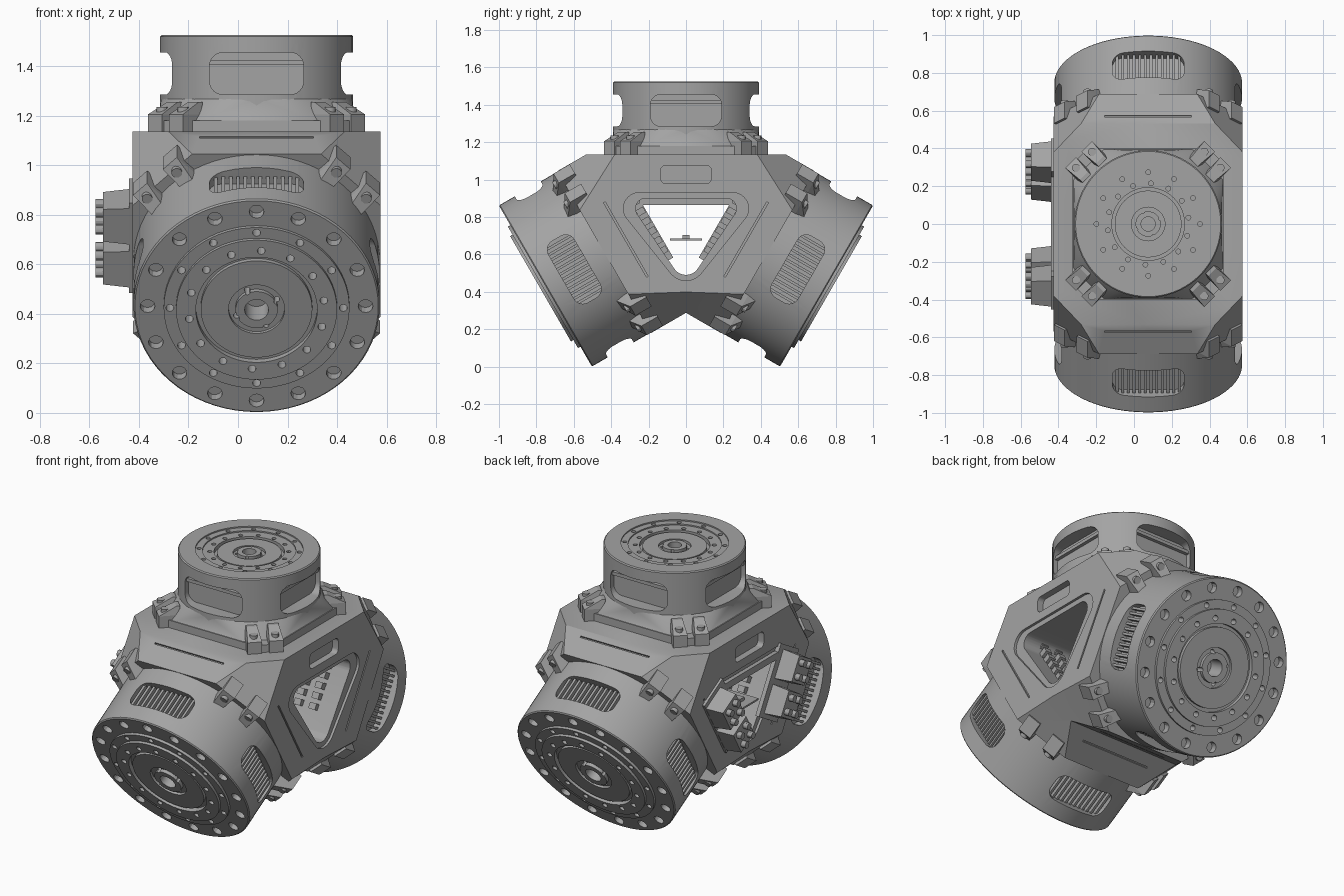
import bpy, bmesh
from math import sin, cos, pi, radians
from mathutils import Matrix, Vector

if "Cube" in bpy.data.objects:
    bpy.data.objects.remove(bpy.data.objects["Cube"])

grey = bpy.data.materials.new("cast_grey")
grey.use_nodes = True
COLOUR = (0.37, 0.37, 0.37, 1)
grey.diffuse_color = COLOUR
grey.node_tree.nodes["Principled BSDF"].inputs["Base Color"].default_value = COLOUR

# Hub frame, and one frame per arm with its local z running outwards
HUB = Matrix.Translation((0.075, 0, 0.865))
UP = HUB
ARMS = {"back": HUB @ Matrix.Rotation(radians(-120), 4, 'X'),
        "front": HUB @ Matrix.Rotation(radians(120), 4, 'X')}
HALF = 0.5


def turn(deg):
    return Matrix.Rotation(radians(deg), 4, 'Z')


def box(x0, x1, y0, y1, z0, z1):
    return [(x, y, z) for x in (x0, x1) for y in (y0, y1) for z in (z0, z1)]


def rod(x, y, z0, z1, r, n=12):
    """Cylinder points along local z."""
    return [(x + r * cos(2 * pi * i / n), y + r * sin(2 * pi * i / n), z)
            for i in range(n) for z in (z0, z1)]


def side_rod(y, z, x0, x1, r, n=24):
    """Cylinder points along local x."""
    return [(x, a, b) for a, b, x in rod(y, z, x0, x1, r, n)]


def octagon(half, corner, z):
    return [(sx * a, sy * b, z) for a, b in ((half, corner), (corner, half))
            for sx in (-1, 1) for sy in (-1, 1)]


def solid(bm, pts, m):
    """Add the convex solid around some points."""
    verts = [bm.verts.new(m @ Vector(p)) for p in pts]
    bmesh.ops.convex_hull(bm, input=verts)


def finish(name, bm, smooth=False):
    loose = [v for v in bm.verts if not v.link_faces]
    bmesh.ops.delete(bm, geom=loose, context='VERTS')
    bmesh.ops.recalc_face_normals(bm, faces=bm.faces)
    mesh = bpy.data.meshes.new(name)
    bm.to_mesh(mesh)
    bm.free()
    mesh.materials.append(grey)
    ob = bpy.data.objects.new(name, mesh)
    bpy.context.collection.objects.link(ob)
    if smooth:
        shade(ob)
    return ob


def activate(ob):
    bpy.ops.object.select_all(action='DESELECT')
    ob.select_set(True)
    bpy.context.view_layer.objects.active = ob


def shade(ob):
    activate(ob)
    bpy.ops.object.shade_smooth_by_angle(angle=radians(30))


def combine(ob, other, operation):
    activate(ob)
    mod = ob.modifiers.new("cut", 'BOOLEAN')
    mod.operation, mod.solver, mod.object = operation, 'EXACT', other
    mod.use_self = True
    bpy.ops.object.modifier_apply(modifier=mod.name)
    bpy.data.objects.remove(other)


def hulls(name, parts, smooth=False):
    bm = bmesh.new()
    for pts, m in parts:
        solid(bm, pts, m)
    return finish(name, bm, smooth)


def lathe(name, profile, m, steps=72):
    bm = bmesh.new()
    verts = [bm.verts.new((r, 0, z)) for r, z in profile]
    edges = [bm.edges.new(pair) for pair in zip(verts, verts[1:])]
    bmesh.ops.spin(bm, geom=verts + edges, axis=(0, 0, 1), cent=(0, 0, 0),
                   angle=2 * pi, steps=steps)
    bmesh.ops.remove_doubles(bm, verts=bm.verts, dist=1e-4)
    bm.transform(m)
    return finish(name, bm)


# Central housing: two square-to-octagon arms and a wedge, levelled on top
wedge = [(x, y, z) for x in (-HALF, HALF) for y, z in ((0, -0.2), (-0.36, 0.3), (0.36, 0.3))]
body = hulls("housing", [(wedge, HUB)])
for m in ARMS.values():
    arm_block = octagon(HALF, HALF, 0.05) + octagon(HALF, 0.26, 0.506)
    combine(body, hulls("block", [(arm_block, m)]), 'UNION')
combine(body, hulls("level", [(box(-1, 1, -1, 1, 0.27, 1), HUB)]), 'DIFFERENCE')


def triangle(x0, x1, y, top, r, low, r_low):
    return (side_rod(-y, top, x0, x1, r) + side_rod(y, top, x0, x1, r)
            + side_rod(0, low, x0, x1, r_low))


# Triangular opening with a stepped frame, a pocket above and frame screws
cuts = [(triangle(-0.7, 0.7, 0.215, -0.02, 0.055, -0.3, 0.075), HUB)]
combine(body, hulls("opening", cuts), 'DIFFERENCE')
cuts = []
for side in (-1, 1):
    a, b = side * 0.485, side * 0.6
    cuts.append((triangle(a, b, 0.25, -0.02, 0.085, -0.3, 0.105), HUB))
    cuts.append(([p for y in (-0.11, 0.11) for z in (0.14, 0.185)
                  for p in side_rod(y, z, side * 0.46, b, 0.025)], HUB))
# Thin grooves on all four sides of each arm block
for m in ARMS.values():
    for k in range(4):
        cuts.append((box(0.49, 0.6, -0.23, 0.23, 0.366, 0.376), m @ turn(90 * k)))
combine(body, hulls("details", cuts), 'DIFFERENCE')
shade(body)


def drum(name, m, k, start, end, step, window, floor, fins):
    """Round arm end: stepped face, bolt holes and four side windows."""
    R, face, mid = 0.497 * k, end + step, end + step / 2
    ob = lathe(name + "_drum", [
        (0, start), (R, start), (R, end - 0.006), (R - 0.006, end), (0.375 * k, end),
        (0.375 * k, mid), (0.325 * k, mid), (0.325 * k, face), (0.245 * k, face),
        (0.245 * k, face - 0.025), (0.225 * k, face - 0.025), (0.225 * k, face - 0.005),
        (0.113 * k, face - 0.005), (0.113 * k, face - 0.02), (0.085 * k, face - 0.02),
        (0.085 * k, face), (0.048 * k, face), (0.048 * k, end - 0.08), (0, end - 0.08)], m)
    holes = []
    rings = ((0.44, 16, 0.03, 0), (0.35, 12, 0.016, 0), (0.275, 14, 0.016, 9), (0.09, 4, 0.012, 25))
    for radius, count, r, offset in rings:
        if k < 1 and count == 16:
            continue
        for i in range(count):
            holes.append((rod(radius * k, 0, end - 0.04, end + 0.1, r * k),
                          m @ turn(offset + 360 * i / count)))
    # Rounded windows on the four sides
    z0, z1 = window
    w, r = 0.19, 0.055
    for q in range(4):
        pts = [p for y in (r - w, w - r) for z in (z0 + r, z1 - r)
               for p in side_rod(y, z, floor, 0.7, r)]
        holes.append((pts, m @ turn(90 * q)))
    combine(ob, hulls("holes", holes), 'DIFFERENCE')
    shade(ob)
    # Cooling fins behind the windows
    if fins:
        ribs = [(box(floor - 0.01, floor + 0.035, y - 0.007, y + 0.007, z0, z1), m @ turn(90 * q))
                for q in range(4) for y in [-0.165 + 0.03 * i for i in range(12)]]
        hulls(name + "_cooling_fins", ribs)
    else:
        strips = [(box(floor - 0.01, floor + 0.02, -w, w, z1 - 0.05, z1 - 0.03), m @ turn(90 * q))
                  for q in range(4)]
        hulls(name + "_window_strips", strips)


def bolt_tabs(name, m, r0, r1, bolt_r, z0, z1):
    """Paired bolts on stepped tabs at the four diagonals."""
    tabs, bolts = [], []
    spread = 0.06 if r1 < 0.55 else 0.085
    for q in range(4):
        mm = m @ turn(45 + 90 * q)
        for y in (-spread, spread):
            tabs.append((box(r0, r1, y - 0.04, y + 0.04, z0, z1)
                         + box(r0 - 0.02, r0, y - 0.03, y + 0.03, z1, z1 + 0.05), mm))
            bolts.append((rod(bolt_r, y, z1 - 0.03, z1 + 0.03, 0.022), mm))
    hulls(name + "_bolt_tabs", tabs)
    hulls(name + "_bolts", bolts, True)


for name, m in ARMS.items():
    drum(name, m, 1, 0.40, 0.868, 0.03, (0.61, 0.77), 0.42, True)
    bolt_tabs(name, m, 0.48, 0.58, 0.54, 0.43, 0.53)

# Upper arm on an octagonal flared base
drum("top", UP, 0.785, 0.28, 0.66, -0.015, (0.42, 0.59), 0.31, False)
hulls("top_base", [(octagon(0.40, 0.32, 0.26) + octagon(0.40, 0.32, 0.315), UP)])
hulls("top_flare", [(octagon(0.395, 0.24, 0.31) + rod(0, 0, 0.31, 0.405, 0.388, 48), UP)], True)
bolt_tabs("top", UP, 0.42, 0.52, 0.48, 0.265, 0.34)

# Rows of small studs on the inner walls
studs = [(box(x - 0.022, x + 0.022, y - 0.018, y + 0.018, 0.205, 0.25), m)
         for m in ARMS.values()
         for x in [-0.35 + 0.1 * i for i in range(8)] for y in (-0.15, -0.09, -0.03, 0.03, 0.09, 0.15)]
hulls("inner_studs", studs)

# Connector blocks with plugs beside the opening on the right side
plates, blocks, plugs = [], [], []
for m in ARMS.values():
    plates.append((box(-0.515, -0.49, -0.21, 0.21, 0.2, 0.4), m))
    for y in (-0.1, 0.1):
        blocks.append((box(-0.62, -0.49, y - 0.075, y + 0.075, 0.25, 0.39)
                       + box(-0.5, -0.49, y - 0.085, y + 0.085, 0.24, 0.4), m))
        for dy in (-0.04, 0.04):
            for z in (0.285, 0.355):
                plugs.append((side_rod(y + dy, z, -0.65, -0.61, 0.02, 12), m))
plates.append((box(-0.515, -0.49, -0.25, 0.25, 0.0, 0.04), HUB))
hulls("connector_plates", plates)
hulls("connector_blocks", blocks)
hulls("connector_plugs", plugs, True)

# Small bracket seen in the opening
hulls("centre_bracket", [(box(-0.5, -0.3, -0.085, 0.085, -0.19, -0.18), HUB),
                         (box(-0.45, -0.35, -0.02, 0.02, -0.18, -0.16), HUB)])
